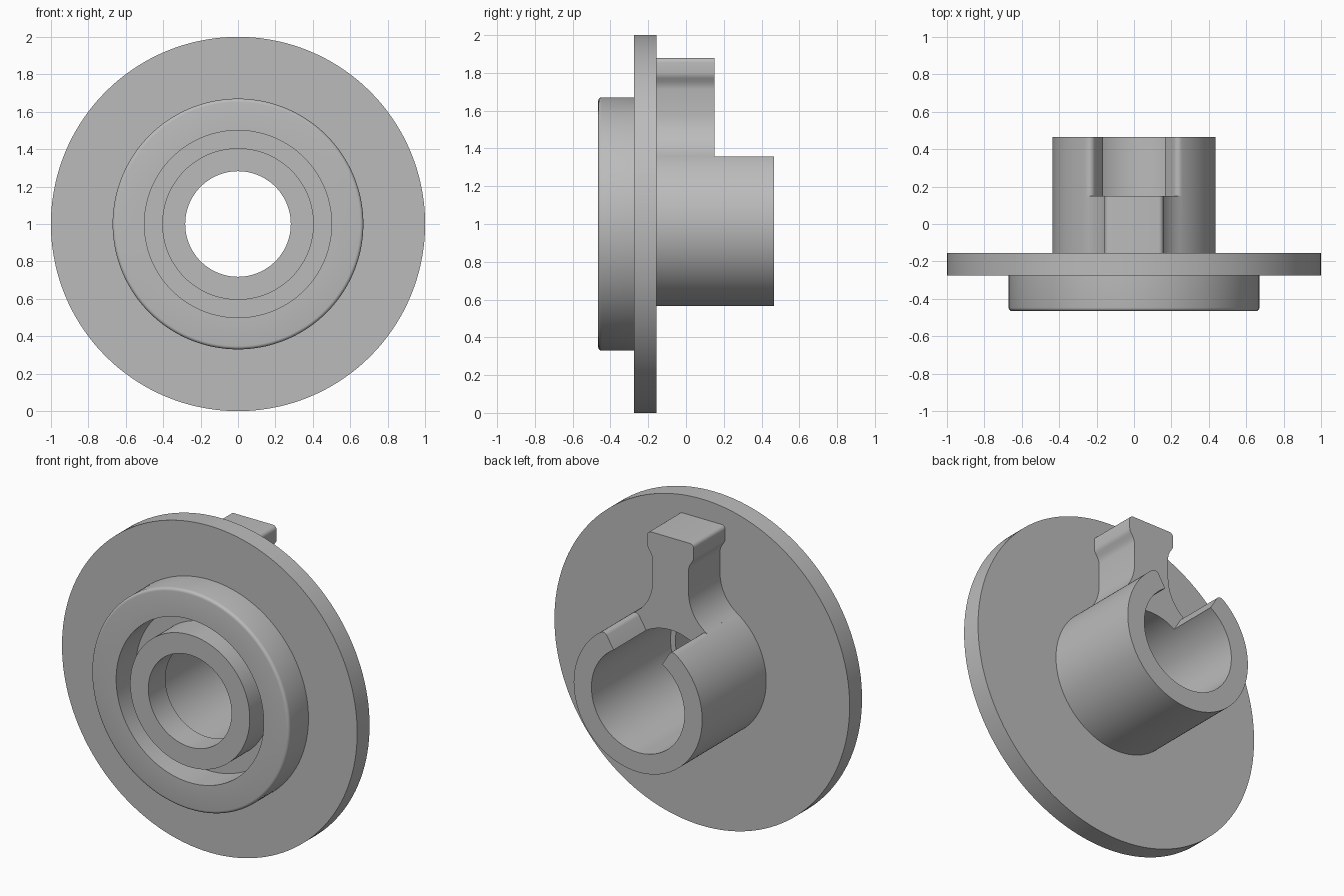
import bpy, bmesh
from math import sin, cos, pi, radians, asin, atan2, sqrt

old = bpy.data.objects.get("Cube")
if old:
    bpy.data.objects.remove(old, do_unlink=True)

AXIS_Z = 1.0
SEGMENTS = 144
HUB_R, BORE_R = 0.435, 0.315
FLANGE_BACK, RIB_BACK, HUB_BACK = -0.155, 0.15, 0.465

gray = bpy.data.materials.new("plain gray")
gray.use_nodes = True
gray.diffuse_color = (0.5, 0.5, 0.5, 1)
gray.node_tree.nodes["Principled BSDF"].inputs["Base Color"].default_value = (0.5, 0.5, 0.5, 1)


def finish(name, bm):
    bmesh.ops.recalc_face_normals(bm, faces=bm.faces)
    mesh = bpy.data.meshes.new(name)
    bm.to_mesh(mesh)
    bm.free()
    mesh.materials.append(gray)
    obj = bpy.data.objects.new(name, mesh)
    bpy.context.collection.objects.link(obj)
    return obj


def lathe(name, profile):
    """Revolve a closed (radius, y) outline about the part's axis."""
    bm = bmesh.new()
    rings = []
    for i in range(SEGMENTS):
        a = 2 * pi * i / SEGMENTS
        rings.append([bm.verts.new((r * sin(a), y, AXIS_Z + r * cos(a))) for r, y in profile])
    n = len(profile)
    for i in range(SEGMENTS):
        p, q = rings[i], rings[(i + 1) % SEGMENTS]
        for j in range(n):
            k = (j + 1) % n
            bm.faces.new((p[j], p[k], q[k], q[j]))
    return finish(name, bm)


def extrude(name, half, y0, y1):
    """Mirror a half outline (x, height above axis) and extrude it along y."""
    outline = half + [(-x, h) for x, h in reversed(half) if x > 1e-6]
    bm = bmesh.new()
    a = [bm.verts.new((x, y0, AXIS_Z + h)) for x, h in outline]
    b = [bm.verts.new((x, y1, AXIS_Z + h)) for x, h in outline]
    bm.faces.new(a)
    bm.faces.new(b)
    for i in range(len(a)):
        k = (i + 1) % len(a)
        bm.faces.new((a[i], a[k], b[k], b[i]))
    return finish(name, bm)


def arc(cx, cz, r, a0, a1, steps):
    return [(cx + r * cos(a0 + (a1 - a0) * i / steps),
             cz + r * sin(a0 + (a1 - a0) * i / steps)) for i in range(steps + 1)]


def smooth(obj):
    bpy.ops.object.select_all(action="DESELECT")
    obj.select_set(True)
    bpy.context.view_layer.objects.active = obj
    bpy.ops.object.shade_smooth_by_angle(angle=radians(25))


# Flange, grooved front boss, stepped bore and rear hub
FRONT, FLANGE_FRONT, BOSS_R, EDGE = -0.465, -0.275, 0.67, 0.018
profile = [(0.282, FRONT), (0.405, FRONT), (0.405, FLANGE_FRONT), (0.5, FLANGE_FRONT), (0.5, FRONT)]
profile += arc(BOSS_R - EDGE, FRONT + EDGE, EDGE, -pi / 2, 0, 4)
profile += [(BOSS_R, FLANGE_FRONT), (1, FLANGE_FRONT), (1, FLANGE_BACK), (HUB_R, FLANGE_BACK),
            (HUB_R, HUB_BACK), (BORE_R, HUB_BACK), (BORE_R, -0.3), (0.282, -0.3)]
body = lathe("flanged_hub", profile)

# Slot in the top of the hub, with rounded outer lips
slot_angle, lip = radians(31.5), 0.03
lip_r = HUB_R - lip
lip_angle = slot_angle + asin(lip / lip_r)
cx, cz = lip_r * sin(lip_angle), lip_r * cos(lip_angle)
slot = [(0, 0.05), (0.05 * sin(slot_angle), 0.05 * cos(slot_angle))]
slot += arc(cx, cz, lip, pi - slot_angle, pi / 2 - lip_angle, 6)
slot += [(0.6 * sin(lip_angle), 0.6 * cos(lip_angle)), (0, 0.6)]
cutter = extrude("slot_cutter", slot, RIB_BACK, 0.6)
cutter.hide_render = True
cut = body.modifiers.new("slot", "BOOLEAN")
cut.operation, cut.solver, cut.object = "DIFFERENCE", "EXACT", cutter
bpy.ops.object.select_all(action="DESELECT")
body.select_set(True)
bpy.context.view_layer.objects.active = body
bpy.ops.object.modifier_apply(modifier=cut.name)
bpy.data.objects.remove(cutter, do_unlink=True)
smooth(body)

# Upright rib: foot flared tangent to the hub, straight neck, rounded head
neck, neck_z, head, top = 0.122, 0.58, 0.157, 0.88
flare = (neck ** 2 + neck_z ** 2 - HUB_R ** 2) / (2 * (HUB_R - neck))
fx = neck + flare
foot = atan2(-neck_z, -fx)
foot_r = sqrt(fx * fx + neck_z * neck_z)
hub_x, hub_z = fx * HUB_R / foot_r, neck_z * HUB_R / foot_r
rib = [(0, 0.37), (0.37 * hub_x / HUB_R, 0.37 * hub_z / HUB_R)]
rib += arc(fx, neck_z, flare, foot + 2 * pi, pi, 14)
rib += [(neck, 0.715), (neck + 0.004, 0.735), (neck + 0.013, 0.753),
        (head - 0.01, 0.772), (head - 0.002, 0.785), (head, 0.8)]
rib += arc(head - 0.025, top - 0.025, 0.025, 0, pi / 2, 6)
rib += [(0, top)]
smooth(extrude("rib", rib, FLANGE_BACK - 0.02, RIB_BACK))
